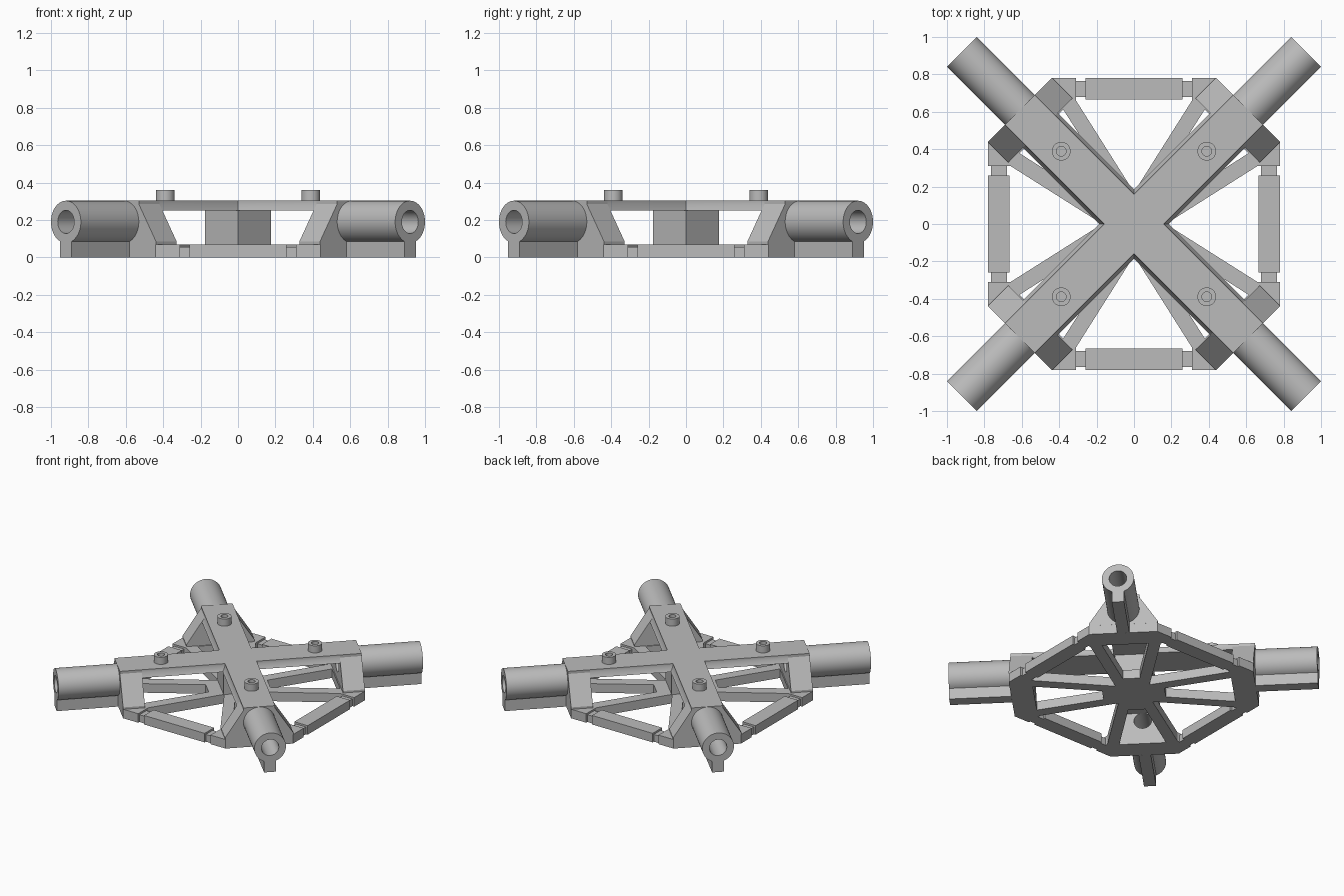
import bpy, bmesh
from math import sin, cos, pi, asin
from mathutils import Matrix, Vector

cube = bpy.data.objects.get("Cube")
if cube:
    bpy.data.objects.remove(cube, do_unlink=True)

grey = bpy.data.materials.new("machined_grey")
grey.use_nodes = True
grey.diffuse_color = (0.5, 0.5, 0.5, 1)
grey.node_tree.nodes["Principled BSDF"].inputs["Base Color"].default_value = (0.5, 0.5, 0.5, 1)

# Main dimensions
TOP = 0.305          # upper face of the cross
PLATE = 0.07         # thickness of the base frame
BAR_Z = 0.25         # underside of the cross
BLOCK_IN, BLOCK_OUT, TUBE_END = 0.707, 0.863, 1.301
TUBE_R, BORE_R, TUBE_Z = 0.113, 0.062, 0.19
BAR_W, FOOT_W, FIN_W = 0.113, 0.243, 0.043

PLAN = Matrix.Identity(4)
# profile drawn across the arm, extruded along it
ALONG = Matrix(((0, 0, 1, 0), (1, 0, 0, 0), (0, 1, 0, 0), (0, 0, 0, 1)))


def finish(name, bm):
    bmesh.ops.remove_doubles(bm, verts=bm.verts, dist=0.0002)
    bmesh.ops.recalc_face_normals(bm, faces=bm.faces)
    mesh = bpy.data.meshes.new(name)
    bm.to_mesh(mesh)
    bm.free()
    mesh.materials.clear()
    mesh.materials.append(grey)
    obj = bpy.data.objects.new(name, mesh)
    bpy.context.collection.objects.link(obj)
    bpy.ops.object.select_all(action='DESELECT')
    obj.select_set(True)
    bpy.context.view_layer.objects.active = obj
    bpy.ops.object.shade_smooth_by_angle(angle=pi / 6)
    return obj


def prism(name, outlines, lo, hi, matrix=PLAN):
    """Extrude an outline, with any further outlines as holes."""
    curve = bpy.data.curves.new(name + "_profile", 'CURVE')
    curve.dimensions = '2D'
    curve.fill_mode = 'BOTH'
    curve.extrude = (hi - lo) / 2
    for points in outlines:
        spline = curve.splines.new('POLY')
        spline.points.add(len(points) - 1)
        for p, (x, y) in zip(spline.points, points):
            p.co = (x, y, 0, 1)
        spline.use_cyclic_u = True
    temp = bpy.data.objects.new(name + "_profile", curve)
    bpy.context.collection.objects.link(temp)
    bpy.context.view_layer.update()
    mesh = bpy.data.meshes.new_from_object(temp.evaluated_get(bpy.context.evaluated_depsgraph_get()))
    bm = bmesh.new()
    bm.from_mesh(mesh)
    bpy.data.objects.remove(temp, do_unlink=True)
    bpy.data.curves.remove(curve)
    bpy.data.meshes.remove(mesh)
    bmesh.ops.transform(bm, matrix=matrix @ Matrix.Translation((0, 0, (lo + hi) / 2)), verts=bm.verts)
    return finish(name, bm)


def circle(r, cx=0, cy=0, n=48):
    return [(cx + r * cos(2 * pi * i / n), cy + r * sin(2 * pi * i / n)) for i in range(n)]


def rect(x0, x1, y0, y1):
    return [(x0, y0), (x1, y0), (x1, y1), (x0, y1)]


def turn(points, a):
    return [(x * cos(a) - y * sin(a), x * sin(a) + y * cos(a)) for x, y in points]


QUARTERS = [k * pi / 2 for k in range(4)]
NAMES = ["back_left", "back_right", "front_right", "front_left"]
SIDES = ["back", "right", "front", "left"]

# Base frame: four wedge feet joined at a hub, each with a tapered window
foot = [(0.17, 0), (0.66, 0.31), (0.78, 0.31), (0.78, 0.44),
        (0.44, 0.78), (0.31, 0.78), (0.31, 0.66)]
window = [(0.22, -0.06), (0.7, -0.165), (0.7, 0.165), (0.22, 0.06)]
outline = [p for a in QUARTERS for p in turn(foot, a)]
prism("base_frame", [outline] + [turn(window, a + pi / 4) for a in QUARTERS], 0, PLATE)

# Hub column between the frame and the cross
prism("hub_column", [turn(rect(-0.124, 0.124, -0.124, 0.124), pi / 4)], PLATE, BAR_Z)

# Upper cross with sloped lower flanks
bm = bmesh.new()
loops = []
for z, w in ((BAR_Z, 0.132), (0.285, BAR_W), (TOP, BAR_W)):
    arm = [(w, -w), (BLOCK_IN, -w), (BLOCK_IN, w)]
    loops.append([bm.verts.new((x, y, z)) for a in QUARTERS for x, y in turn(arm, a + pi / 4)])
for low, high in zip(loops, loops[1:]):
    n = len(low)
    for i in range(n):
        j = (i + 1) % n
        bm.faces.new((low[i], low[j], high[j], high[i]))
bm.faces.new(loops[0])
bm.faces.new(loops[-1])
finish("upper_cross", bm)

# Profiles shared by the four arms
half = [(FOOT_W, PLATE), (FOOT_W, 0.085), (BAR_W, 0.285), (BAR_W, TOP)]
block = half + [(-x, z) for x, z in reversed(half)]
bore = circle(BORE_R, 0, TUBE_Z)
gap = asin(FIN_W / TUBE_R)
arc = [-pi / 2 + gap + i * (2 * pi - 2 * gap) / 44 for i in range(45)]
keyhole = [(TUBE_R * cos(t), TUBE_Z + TUBE_R * sin(t)) for t in arc]
keyhole += [(-FIN_W, 0), (FIN_W, 0)]

for name, a in zip(NAMES, QUARTERS):
    spin = Matrix.Rotation(a + pi / 4, 4, 'Z')
    # Sloped end block with a bore, and the finned tube beyond it
    prism(name + "_end_block", [block, bore], BLOCK_IN, BLOCK_OUT, spin @ ALONG)
    prism(name + "_tube", [keyhole, bore], BLOCK_OUT, TUBE_END, spin @ ALONG)
    # Hollow boss on top of the arm
    prism(name + "_boss", [circle(0.05, 0.55, 0, 32), circle(0.026, 0.55, 0, 32)], TOP, 0.36, spin)

# Perimeter links with a narrow neck at each end
for name, a in zip(SIDES, QUARTERS):
    spin = Matrix.Rotation(a, 4, 'Z')
    prism(name + "_link", [rect(-0.26, 0.26, 0.665, 0.78)], 0, PLATE, spin)
    for s, end in ((-1, "neck_a"), (1, "neck_b")):
        prism(name + "_link_" + end, [rect(s * 0.285 - 0.025, s * 0.285 + 0.025, 0.68, 0.765)],
              0, 0.056, spin)
